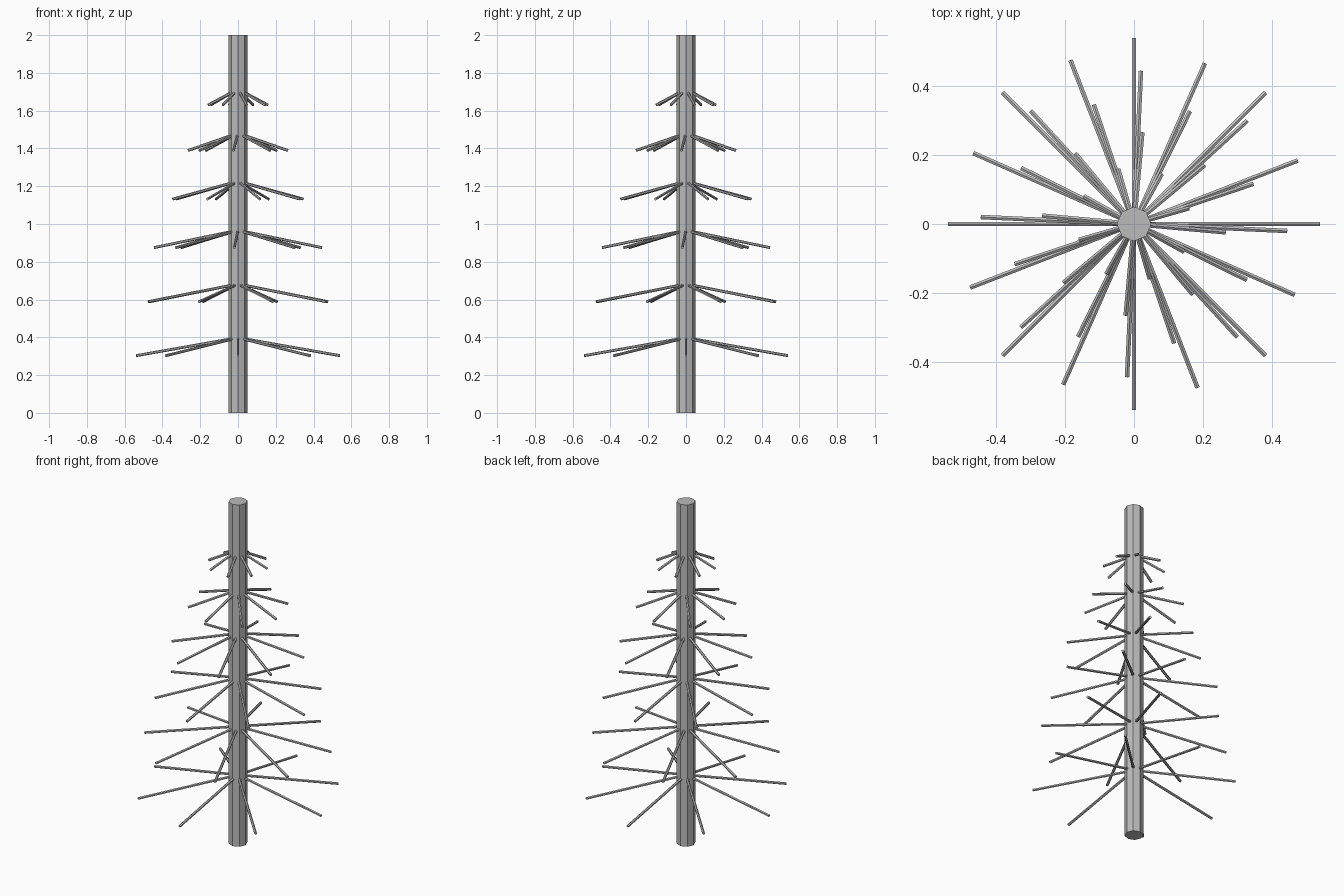
import bpy
from math import cos, sin, radians
from mathutils import Vector

cube = bpy.data.objects.get("Cube")
if cube:
    bpy.data.objects.remove(cube, do_unlink=True)

# Single grey bark colour
bark = bpy.data.materials.new("grey_bark")
bark.use_nodes = True
grey = (0.5, 0.5, 0.5, 1)
bark.diffuse_color = grey
bark.node_tree.nodes["Principled BSDF"].inputs["Base Color"].default_value = grey


def rod(name, start, end, radius, sides):
    """Flat-sided cylinder running between two points."""
    axis = end - start
    bpy.ops.mesh.primitive_cylinder_add(
        vertices=sides, radius=radius, depth=axis.length, location=(start + end) / 2)
    ob = bpy.context.object
    ob.rotation_mode = 'QUATERNION'
    ob.rotation_quaternion = axis.to_track_quat('Z', 'Y')
    ob.name = name
    ob.data.materials.append(bark)
    return ob


# Trunk
rod("trunk", Vector((0, 0, 0)), Vector((0, 0, 2)), 0.05, 8)

# Whorls of drooping branches: (reach, root height, tip height)
TIERS = [(0.54, 0.393, 0.303), (0.51, 0.677, 0.589), (0.445, 0.961, 0.875),
         (0.365, 1.219, 1.132), (0.266, 1.471, 1.389), (0.165, 1.699, 1.630)]
BRANCHES = 8
TWIST = 21.2
ROOT = 0.03

for t, (reach, z_root, z_tip) in enumerate(TIERS):
    for b in range(BRANCHES):
        a = radians(t * TWIST + b * 360 / BRANCHES)
        out = Vector((cos(a), sin(a), 0))
        rod(f"branch_{t + 1}_{b + 1}", out * ROOT + Vector((0, 0, z_root)),
            out * reach + Vector((0, 0, z_tip)), 0.0075, 6)
